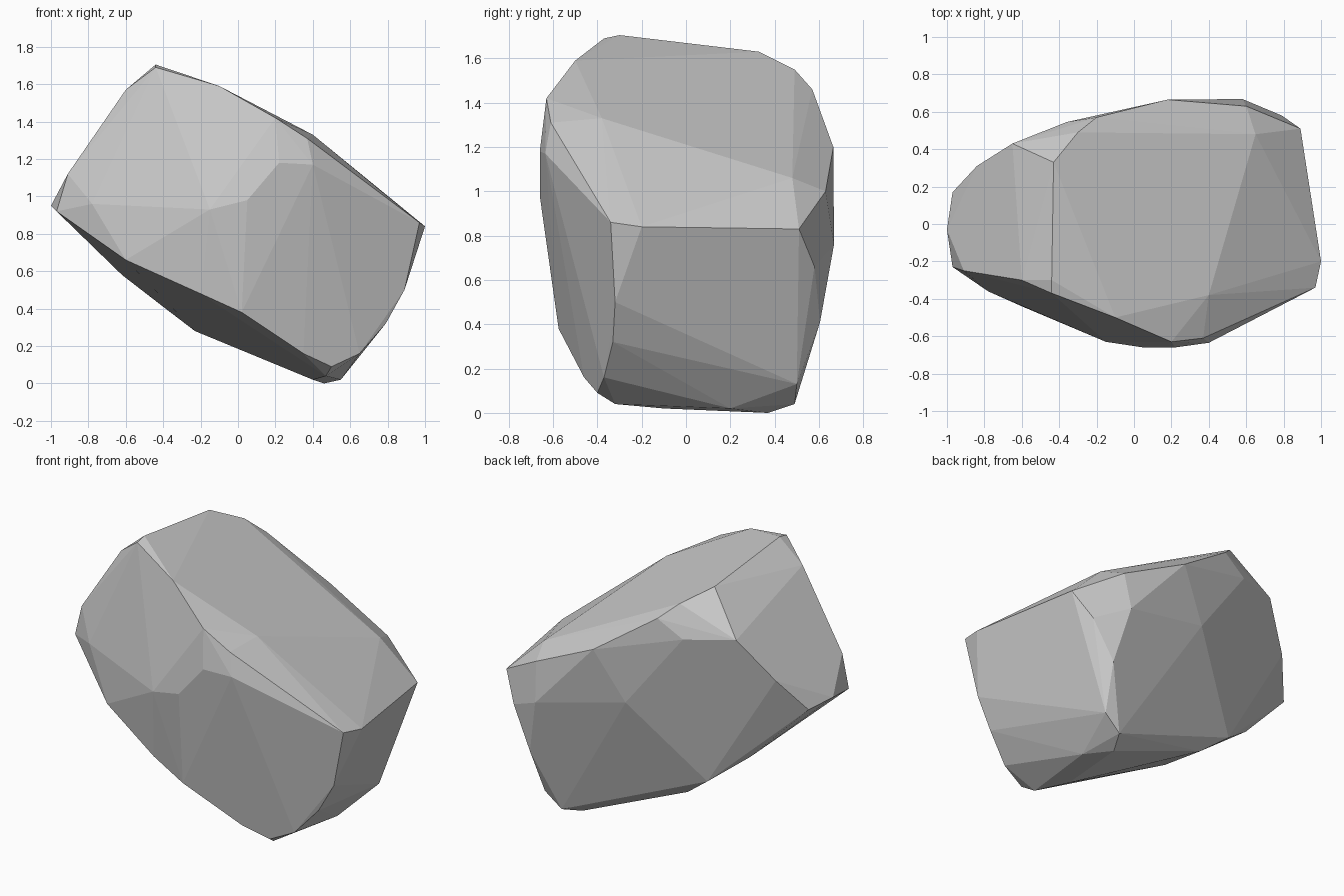
import bpy, bmesh, math

# Corner points of the boulder, grouped by ridge
top_ridge = [(-.44, -.3, 1.705), (-.43, .33, 1.63), (-.3, .49, 1.55)]
front_ridge = [(-.44, -.37, 1.69), (-.1, -.5, 1.59), (.2, -.63, 1.42), (.37, -.61, 1.31), (.97, -.34, .86)]
top_break = [(.4, -.38, 1.33), (.65, .48, 1.06)]
back_ridge = [(-.2, .57, 1.46), (.18, .665, 1.2), (.6, .63, 1.0), (.89, .51, .83)]
front_face = [(.22, -.66, 1.18), (.05, -.66, .98), (.4, -.635, 1.17), (-.15, -.63, .93), (-.78, -.36, .96)]
front_lower = [(-.6, -.44, .66), (-.2, -.55, .48), (.02, -.575, .38), (.35, -.46, .16), (.5, -.4, .09)]
right_end = [(1, -.2, .84), (.89, -.32, .5), (.79, -.33, .32), (.77, -.12, .3), (.65, -.37, .16), (.63, .5, .13)]
back_face = [(.58, .668, .76), (.79, .58, .66), (.66, .605, .41), (0, .6, .89),
             (-.36, .545, 1.36), (-.65, .43, 1.39), (-.84, .31, 1.14)]
foot = [(.46, .37, 0), (.52, .49, .04), (.4, -.1, .02), (.47, -.32, .04), (.55, .2, .02)]
underside = [(-.4, .36, .41), (-.23, .31, .28), (-.62, .25, .58)]
left_tip = [(-1, -.03, .95), (-.97, -.23, .92), (-.97, .17, .94), (-.91, -.25, 1.12), (-.6, -.3, 1.57)]

points = (top_ridge + front_ridge + top_break + back_ridge + front_face + front_lower
          + right_end + back_face + foot + underside + left_tip)

# Wrap the points in a faceted hull and merge nearly flat facets
bm = bmesh.new()
for p in points:
    bm.verts.new(p)
bmesh.ops.convex_hull(bm, input=bm.verts)
loose = [v for v in bm.verts if not v.link_faces]
bmesh.ops.delete(bm, geom=loose, context='VERTS')
bmesh.ops.dissolve_limit(bm, angle_limit=math.radians(3), verts=bm.verts, edges=bm.edges)
bmesh.ops.recalc_face_normals(bm, faces=bm.faces)

mesh = bpy.data.meshes.new("boulder")
bm.to_mesh(mesh)
bm.free()
boulder = bpy.data.objects.new("boulder", mesh)
bpy.context.collection.objects.link(boulder)
